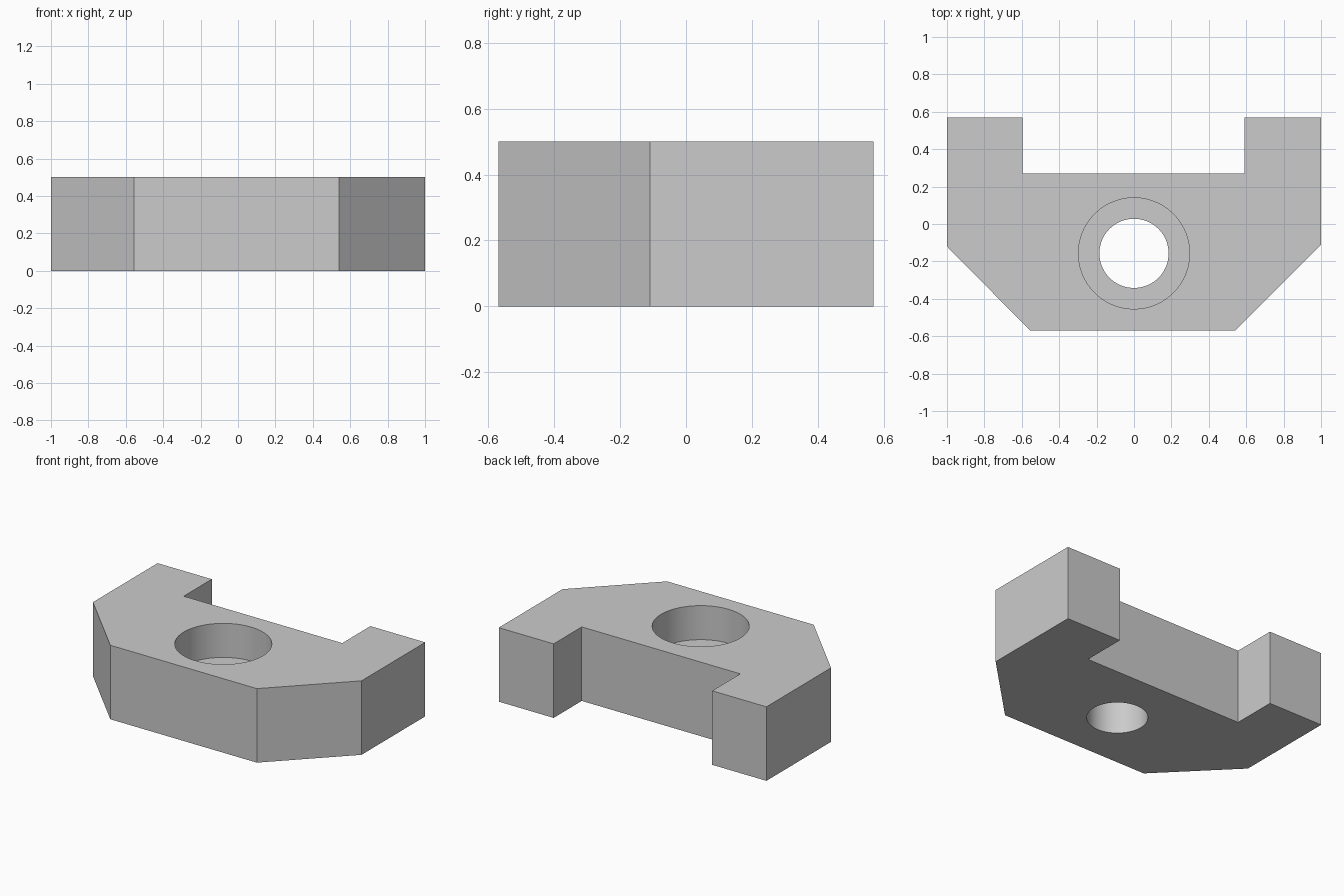
import bpy
import bmesh

THICKNESS = 0.5
HOLE_CENTRE = (0.0, -0.157)
BORE_FLOOR = 0.27

cube = bpy.data.objects.get("Cube")
if cube:
    bpy.data.objects.remove(cube, do_unlink=True)

# Plain grey finish
grey = bpy.data.materials.new("light_grey")
grey.use_nodes = True
colour = (0.6, 0.6, 0.6, 1.0)
grey.diffuse_color = colour
grey.node_tree.nodes["Principled BSDF"].inputs["Base Color"].default_value = colour

# Outline of the block: chamfered front corners, two rear lugs with a slot between
outline = [
    (-0.555, -0.57), (0.54, -0.57), (1.0, -0.11), (1.0, 0.57),
    (0.59, 0.57), (0.59, 0.27), (-0.595, 0.27), (-0.595, 0.57),
    (-1.0, 0.57), (-1.0, -0.12),
]
bm = bmesh.new()
base = bm.faces.new([bm.verts.new((x, y, 0)) for x, y in outline])
raised = bmesh.ops.extrude_face_region(bm, geom=[base])["geom"]
top_verts = [v for v in raised if isinstance(v, bmesh.types.BMVert)]
bmesh.ops.translate(bm, verts=top_verts, vec=(0, 0, THICKNESS))
bmesh.ops.recalc_face_normals(bm, faces=bm.faces)
mesh = bpy.data.meshes.new("mounting_block")
bm.to_mesh(mesh)
bm.free()
mesh.materials.append(grey)
block = bpy.data.objects.new("mounting_block", mesh)
bpy.context.collection.objects.link(block)


def cut_round(name, radius, bottom, top):
    """Cut a vertical round hole into the block."""
    bpy.ops.mesh.primitive_cylinder_add(
        vertices=96, radius=radius, depth=top - bottom,
        location=(*HOLE_CENTRE, (top + bottom) / 2))
    cutter = bpy.context.object
    cutter.name = name
    cutter.hide_render = True
    cutter.data.materials.append(grey)
    bpy.ops.object.select_all(action="DESELECT")
    block.select_set(True)
    bpy.context.view_layer.objects.active = block
    mod = block.modifiers.new(name, "BOOLEAN")
    mod.operation = "DIFFERENCE"
    mod.solver = "EXACT"
    mod.object = cutter
    bpy.ops.object.modifier_apply(modifier=mod.name)
    bpy.data.objects.remove(cutter, do_unlink=True)


# Through hole, then the wider counterbore from above
cut_round("through_hole", 0.185, -0.1, THICKNESS + 0.1)
cut_round("counterbore", 0.297, BORE_FLOOR, THICKNESS + 0.1)

bpy.ops.object.shade_smooth_by_angle(angle=0.5)
